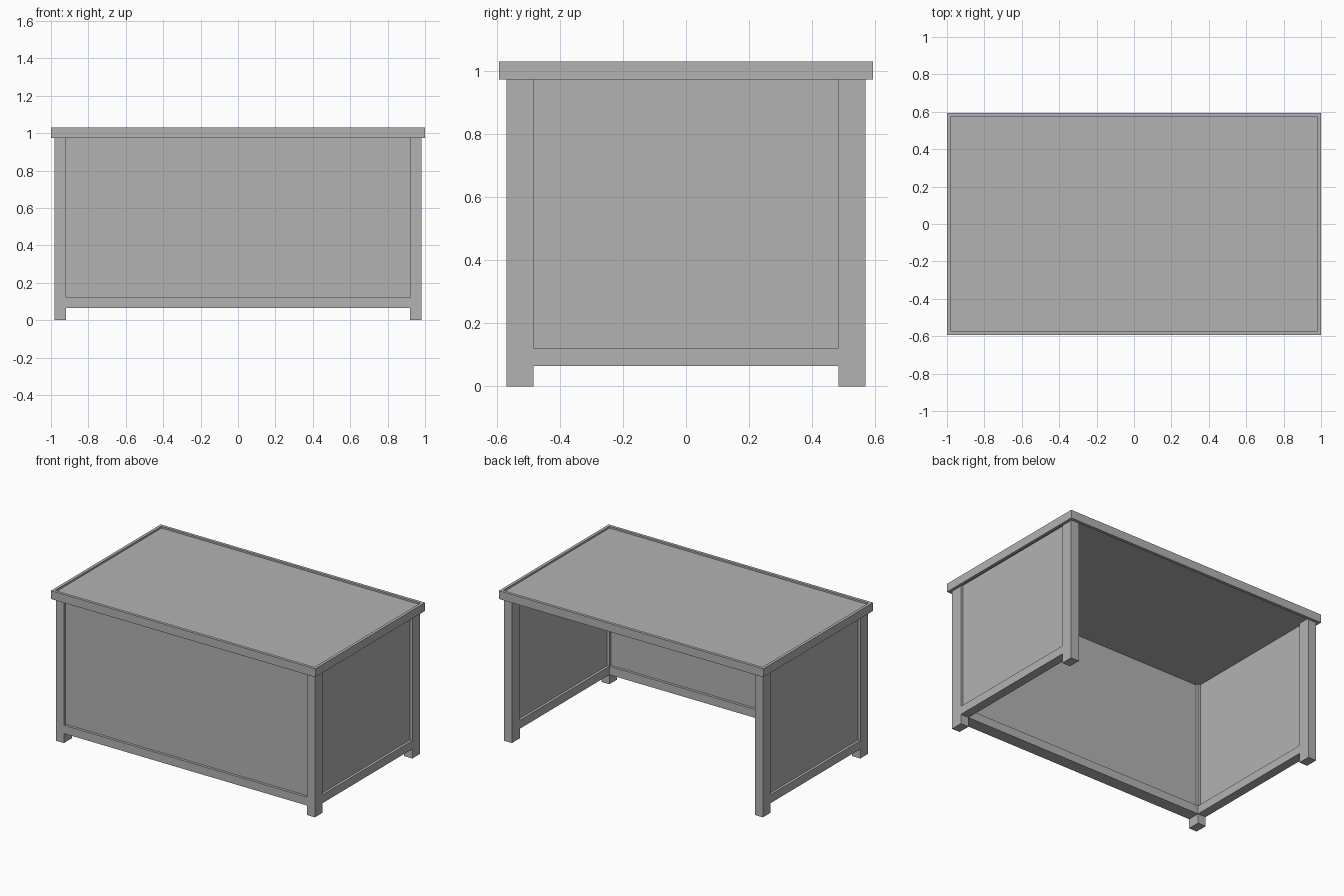
import bpy

if "Cube" in bpy.data.objects:
    bpy.data.objects.remove(bpy.data.objects["Cube"], do_unlink=True)

grey = bpy.data.materials.new("plain_grey")
grey.use_nodes = True
colour = (0.45, 0.45, 0.45, 1)
grey.diffuse_color = colour
grey.node_tree.nodes["Principled BSDF"].inputs["Base Color"].default_value = colour


def box(name, x, y, z):
    """Box spanning the given (low, high) ranges."""
    bpy.ops.mesh.primitive_cube_add(size=1)
    ob = bpy.context.object
    ob.name = name
    ob.location = [(a + b) / 2 for a, b in (x, y, z)]
    ob.scale = [b - a for a, b in (x, y, z)]
    bpy.ops.object.transform_apply(location=True, rotation=False, scale=True)
    ob.data.materials.append(grey)
    return ob


def span(a, b, sign):
    """Range from a to b, mirrored when sign is negative."""
    return tuple(sorted((a * sign, b * sign)))


TOP_X, TOP_Y = 1.0, 0.593          # outer half sizes of the top
LEG_X, LEG_Y = 0.98, 0.569         # outer faces of the legs
IN_X, IN_Y = 0.919, 0.484          # inner faces of the legs
RIM, STEP = 0.02, 0.018            # rim width, panel recess
RIM_Z, RAIL_Z = (0.973, 1.03), (0.065, 0.122)
PANEL_Z = (RAIL_Z[1], 0.986)

# Table top: a slab held in a slightly raised rim
box("top_slab", (-TOP_X + RIM, TOP_X - RIM), (-TOP_Y + RIM, TOP_Y - RIM), (0.985, 1.018))
for side, s in (("left", 1), ("right", -1)):
    box(f"top_rim_{side}", span(TOP_X - RIM, TOP_X, s), (-TOP_Y, TOP_Y), RIM_Z)
for end, s in (("front", -1), ("back", 1)):
    box(f"top_rim_{end}", (-TOP_X + RIM, TOP_X - RIM), span(TOP_Y - RIM, TOP_Y, s), RIM_Z)

for side, s in (("left", 1), ("right", -1)):
    # Legs
    for end, t in (("front", -1), ("back", 1)):
        box(f"leg_{end}_{side}", span(IN_X, LEG_X, s), span(IN_Y, LEG_Y, t), (0, 0.986))
    # Side rail and recessed side panel
    box(f"side_rail_{side}", span(IN_X, LEG_X, s), (-IN_Y, IN_Y), RAIL_Z)
    box(f"side_panel_{side}", span(IN_X + STEP, LEG_X - STEP, s), (-IN_Y, IN_Y), PANEL_Z)

# Front rail and recessed front panel; the back stays open
box("front_rail", (-IN_X, IN_X), (-LEG_Y, -IN_Y), RAIL_Z)
box("front_panel", (-IN_X, IN_X), (-LEG_Y + STEP, -IN_Y - STEP), PANEL_Z)
